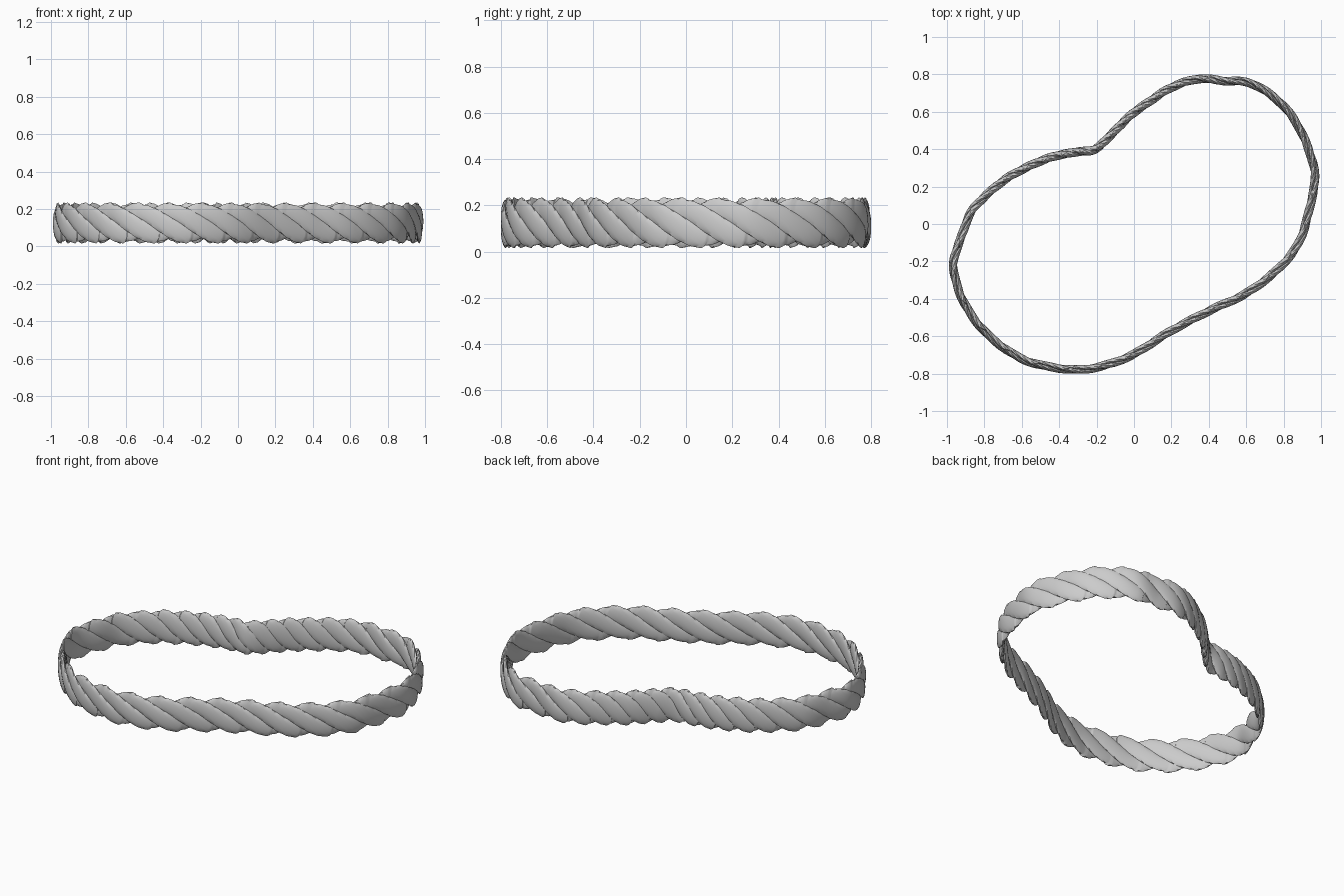
import bpy, math
from mathutils import Vector

if "Cube" in bpy.data.objects:
    bpy.data.objects.remove(bpy.data.objects["Cube"])

# Kidney-shaped path of the ring, counter-clockwise seen from above
PATH = [(.965, .28), (.89, .50), (.78, .65), (.63, .75), (.49, .765), (.34, .775), (.2, .73),
        (.09, .66), (-.02, .58), (-.12, .48), (-.21, .40), (-.31, .385), (-.45, .355),
        (-.6, .29), (-.72, .215), (-.86, .08), (-.92, -.06), (-.965, -.21), (-.935, -.36),
        (-.86, -.5), (-.75, -.62), (-.6, -.72), (-.44, -.765), (-.25, -.775), (-.03, -.71),
        (.2, -.57), (.4, -.465), (.6, -.37), (.77, -.24), (.88, -.1), (.94, .09)]
STRANDS, SIDES, SUB = 3, 12, 24
Z, R, RAD, FLAT = 0.125, 0.054, 0.049, 0.24
SPACING = 0.18


def spline(pts, sub):
    """Closed Catmull-Rom curve through the points."""
    p, n, out = [Vector((x, y, 0)) for x, y in pts], len(pts), []
    for i in range(n):
        a, b, c, d = (p[(i + k) % n] for k in (-1, 0, 1, 2))
        for j in range(sub):
            t = j / sub
            out.append(.5 * (2 * b + (c - a) * t + (2 * a - 5 * b + 4 * c - d) * t * t
                             + (3 * b - a - 3 * c + d) * t ** 3))
    return out


line = spline(PATH, SUB)
n = len(line)
normals = []
for i in range(n):
    t = (line[(i + 6) % n] - line[i - 6]).normalized()
    normals.append(Vector((t.y, -t.x, 0)))

# Twist builds up along the path, tighter at the inward dent
twist, total = [], 0.0
for i in range(n):
    twist.append(total)
    d = (line[i] - Vector((-.2, .4, 0))).length
    total += (line[(i + 1) % n] - line[i]).length * (1 + .8 * math.exp(-(d / .6) ** 2))
turns = round(total / (SPACING * STRANDS))


def strand(k):
    """One flattened rope strand winding around the path, with stepped leaf-like ends."""
    verts, faces = [], []
    for i in range(n):
        turn = twist[i] / total * turns + k / STRANDS
        a = -2 * math.pi * turn
        step = ((turn * 2 + .5) % 1)
        r = RAD * (.95 + .2 * step ** 2)
        radial = Vector((0, math.cos(a), math.sin(a)))
        pitch = SPACING * STRANDS
        tang = Vector((pitch / (2 * math.pi), math.sin(a) * R, -math.cos(a) * R)).normalized()
        side = tang.cross(radial)
        s = Vector((line[i] - line[i - 1])).normalized()
        for j in range(SIDES):
            b = 2 * math.pi * j / SIDES
            o = radial * (R + r * math.cos(b)) + side * (r * math.sin(b))
            verts.append(line[i] + s * o.x + normals[i] * o.y * FLAT + Vector((0, 0, Z + o.z)))
    for i in range(n):
        for j in range(SIDES):
            j2, i2 = (j + 1) % SIDES, (i + 1) % n
            faces.append((i * SIDES + j, i * SIDES + j2, i2 * SIDES + j2, i2 * SIDES + j))
    me = bpy.data.meshes.new("rope_strand")
    me.from_pydata(verts, [], faces)
    ob = bpy.data.objects.new(f"rope_strand_{k + 1}", me)
    bpy.context.collection.objects.link(ob)
    bpy.context.view_layer.objects.active = ob
    ob.select_set(True)
    bpy.ops.object.mode_set(mode='EDIT')
    bpy.ops.mesh.select_all(action='SELECT')
    bpy.ops.mesh.normals_make_consistent(inside=False)
    bpy.ops.object.mode_set(mode='OBJECT')
    bpy.ops.object.shade_smooth_by_angle(angle=math.radians(40))
    ob.select_set(False)


for k in range(STRANDS):
    strand(k)
